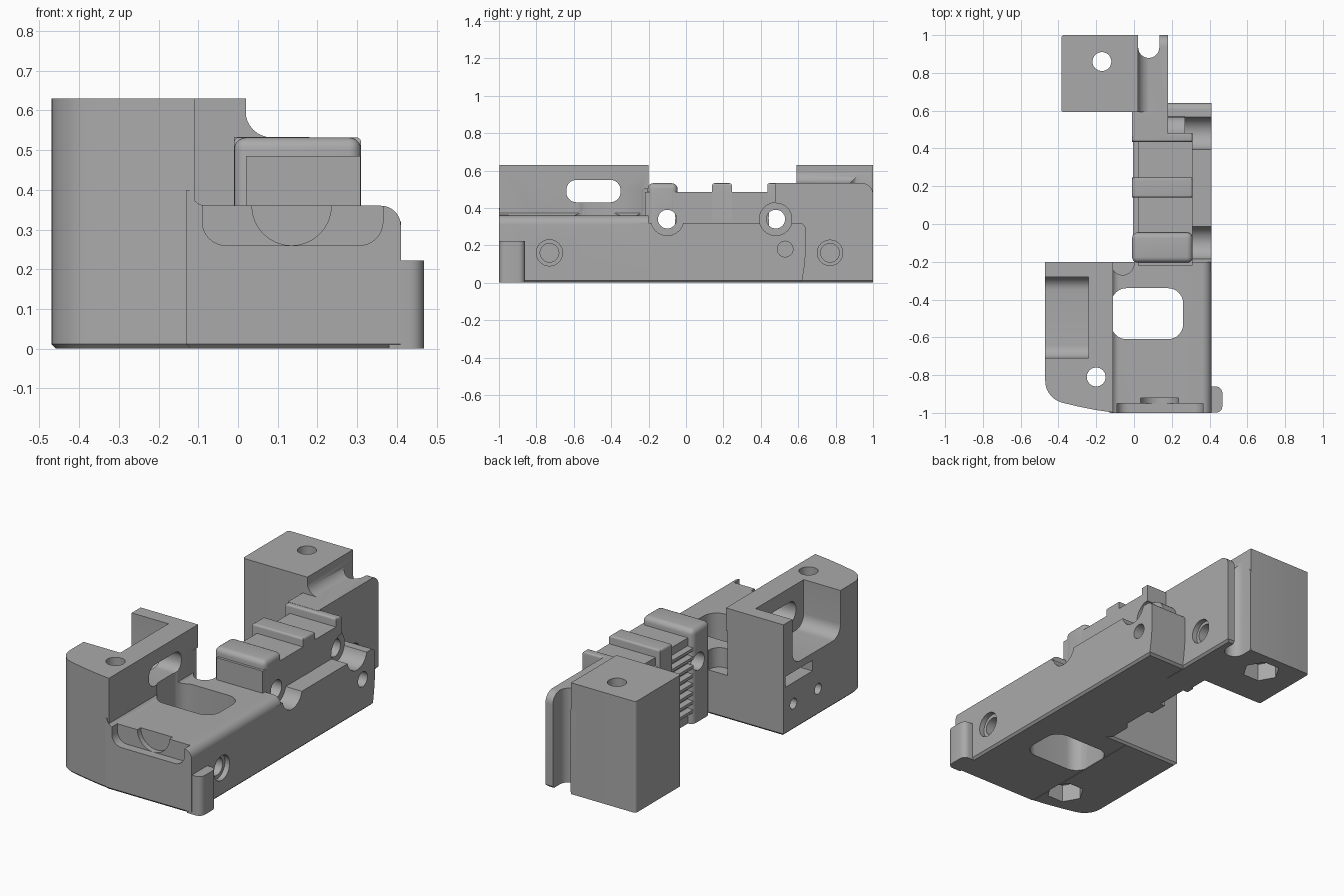
import bpy, bmesh
from math import pi, cos, sin, radians
from mathutils import Vector

cube = bpy.data.objects.get("Cube")
if cube:
    bpy.data.objects.remove(cube)

grey = bpy.data.materials.new("plain grey")
grey.use_nodes = True
COLOUR = (0.4, 0.4, 0.4, 1)
grey.diffuse_color = COLOUR
grey.node_tree.nodes["Principled BSDF"].inputs["Base Color"].default_value = COLOUR

# Extrusion planes: profile (u, v) and position t along the axis
PLACE = {"x": lambda u, v, t: (t, u, v),
         "y": lambda u, v, t: (u, t, v),
         "z": lambda u, v, t: (u, v, t)}


def arc(u, v, r, start, end, n=8):
    angles = [radians(start + (end - start) * i / n) for i in range(n + 1)]
    return [(u + r * cos(a), v + r * sin(a)) for a in angles]


def circle(u, v, r, n=32):
    return arc(u, v, r, 0, 360 - 360 / n, n - 1)


def rounded(u0, u1, v0, v1, r):
    return (arc(u0 + r, v0 + r, r, 180, 270) + arc(u1 - r, v0 + r, r, 270, 360)
            + arc(u1 - r, v1 - r, r, 0, 90) + arc(u0 + r, v1 - r, r, 90, 180))


def rect(u0, u1, v0, v1):
    return [(u0, v0), (u1, v0), (u1, v1), (u0, v1)]


def prism(name, axis, outline, lo, hi, round_if=None, r=0.0, segments=5):
    """Extrude an outline; round the edges whose midpoint passes the rule."""
    bm = bmesh.new()
    rings = [[bm.verts.new(PLACE[axis](u, v, t)) for u, v in outline] for t in (lo, hi)]
    bm.faces.new(rings[0][::-1])
    bm.faces.new(rings[1])
    n = len(outline)
    for i in range(n):
        j = (i + 1) % n
        bm.faces.new((rings[0][i], rings[0][j], rings[1][j], rings[1][i]))
    bmesh.ops.recalc_face_normals(bm, faces=bm.faces)
    if round_if:
        edges = [e for e in bm.edges
                 if round_if((e.verts[0].co + e.verts[1].co) / 2)]
        bmesh.ops.bevel(bm, geom=edges, offset=r, segments=segments,
                        profile=0.5, affect="EDGES", clamp_overlap=True)
    mesh = bpy.data.meshes.new(name)
    bm.to_mesh(mesh)
    bm.free()
    obj = bpy.data.objects.new(name, mesh)
    bpy.context.collection.objects.link(obj)
    mesh.materials.append(grey)
    return obj


def cutter(*args, **kw):
    obj = prism(*args, **kw)
    obj.hide_render = True
    return obj


def finish(obj, cutters=()):
    bpy.ops.object.select_all(action="DESELECT")
    obj.select_set(True)
    bpy.context.view_layer.objects.active = obj
    for c in cutters:
        mod = obj.modifiers.new("cut", "BOOLEAN")
        mod.operation, mod.solver, mod.object = "DIFFERENCE", "EXACT", c
        bpy.ops.object.modifier_apply(modifier=mod.name)
    bpy.ops.object.shade_smooth_by_angle(angle=radians(35))


def bottom(c):
    return c.z < 0.001


# Cutters for bolts, nuts, pockets and windows
front_bolt = cutter("front_bolt_cut", "z", circle(-0.2, -0.81, 0.05), -0.1, 0.8)
front_nut = cutter("front_nut_cut", "z", circle(-0.2, -0.81, 0.1, 6), -0.1, 0.1)
rear_bolt = cutter("rear_bolt_cut", "z", circle(-0.17, 0.86, 0.05), -0.1, 0.8)
rear_nut = cutter("rear_nut_cut", "z", circle(-0.17, 0.86, 0.1, 6), -0.1, 0.1)
pocket = cutter("pocket_cut", "x", rounded(-0.71, -0.28, 0.37, 0.9, 0.07), -0.6, -0.24)
slot = cutter("slot_cut", "x", rounded(-0.64, -0.35, 0.43, 0.55, 0.055), -0.3, 0.0)
side_slot = cutter("side_slot_cut", "x", rect(-0.46, -0.22, 0.27, 0.33), -0.6, -0.25)
window = cutter("window_cut", "z", rounded(-0.12, 0.26, -0.61, -0.34, 0.08), -0.1, 0.5)
scoop = cutter("scoop_cut", "z", circle(-0.06, -0.21, 0.06), 0.25, 0.5)
recess = cutter("recess_cut", "y", rounded(-0.09, 0.365, 0.26, 0.6, 0.06), -1.1, -0.95)
thumb = cutter("thumb_cut", "y", circle(0.135, 0.36, 0.1), -1.1, -0.92)
near_hole = cutter("near_hole_cut", "x", circle(-0.1, 0.34, 0.05), -0.2, 0.6)
near_bore = cutter("near_bore_cut", "x", circle(-0.1, 0.34, 0.088), 0.309, 0.6)
far_hole = cutter("far_hole_cut", "x", circle(0.48, 0.34, 0.05), -0.2, 0.6)
far_bore = cutter("far_bore_cut", "x", circle(0.48, 0.34, 0.088), 0.27, 0.6)
front_side = cutter("front_side_cut", "x", circle(-0.73, 0.16, 0.07), 0.38, 0.6)
front_side_deep = cutter("front_side_deep_cut", "x", circle(-0.73, 0.16, 0.05), 0.25, 0.6)
ledge_pin = cutter("ledge_pin_cut", "x", circle(0.53, 0.18, 0.042), 0.3, 0.6)
plate_bore = cutter("plate_bore_cut", "x", circle(0.77, 0.16, 0.068), 0.15, 0.6)
plate_deep = cutter("plate_deep_cut", "x", circle(0.77, 0.16, 0.05), 0.08, 0.6)
small_screws = [cutter("small_screw_cut", "x", circle(y, 0.15, 0.03), -0.6, -0.4)
                for y in (-0.29, -0.51)]
groove = cutter("groove_cut", "z",
                arc(0.078, 0.935, 0.056, 180, 360, 14) + [(0.134, 1.1), (0.022, 1.1)],
                -0.1, 0.8)

# Front tower with its pocket and rounded outer corner
outline = [(-0.47, -0.2), (-0.11, -0.2), (-0.11, -0.998), (-0.2, -0.985), (-0.3, -0.965)]
outline += arc(-0.35, -0.83, 0.12, 260, 180)
tower = prism("front_tower", "z", outline, 0, 0.63, bottom, 0.012, 1)
finish(tower, [pocket, slot, side_slot, front_bolt, front_nut, scoop, window] + small_screws)

# Front base block, blended into the tower
section = [(-0.13, 0), (0.41, 0)] + arc(0.36, 0.31, 0.05, 0, 90)
section += arc(-0.08, 0.4, 0.04, 270, 180) + [(-0.13, 0.4)]
base = prism("front_base", "y", section, -1, -0.2, bottom, 0.012, 1)
finish(base, [window, recess, thumb, front_side, front_side_deep, scoop])

# Small lip on the outer front corner
lip = prism("front_lip", "z", rect(0.38, 0.468, -0.999, -0.86), 0, 0.222,
            lambda c: c.x > 0.46 and 0.05 < c.z < 0.2, 0.035)
finish(lip)

# Long side ledge with a curved rear end
side = [(-0.25, 0), (0.62, 0), (0.632, 0.08), (0.64, 0.16), (0.64, 0.24)]
side += arc(0.605, 0.285, 0.035, 0, 90) + [(-0.25, 0.32)]
ledge = prism("side_ledge", "x", side, 0.16, 0.41, bottom, 0.012, 1)
finish(ledge, [near_hole, near_bore, far_hole, far_bore, ledge_pin])

# Spine and its raised ribs
spine = prism("spine", "y", rect(0.02, 0.309, 0, 0.485), -0.22, 0.47)
finish(spine, [near_hole, far_hole, far_bore])
for name, y0, y1, r in (("front_rib", -0.205, -0.045, 0.03),
                        ("middle_rib", 0.14, 0.245, 0.012),
                        ("rear_rib", 0.435, 0.482, 0.012)):
    rib = prism(name, "y", rect(-0.01, 0.31, 0, 0.532), y0, y1,
                lambda c: c.z > 0.5 or (c.z > 0.1 and name == "front_rib"), r)
    finish(rib, [near_hole, far_hole, far_bore])

# Collar around the rear cross hole
collar = prism("hole_collar", "x", circle(0.48, 0.34, 0.088), 0.15, 0.27)
finish(collar, [far_hole])

# Rack of horizontal teeth between the ribs
for y0, y1 in ((-0.06, 0.15), (0.235, 0.445)):
    for i in range(8):
        z = 0.05 + i * 0.05
        tooth = prism("rack_tooth", "y",
                      [(0.03, z), (0.03, z + 0.044), (-0.005, z + 0.03), (-0.005, z + 0.014)],
                      y0, y1)
        finish(tooth)

# Rear plate with a vertical groove beside the post
profile = [(0.46, 0), (1, 0)] + arc(0.94, 0.473, 0.06, 0, 90) + [(0.46, 0.533)]
plate = prism("rear_plate", "x", profile, -0.01, 0.18, bottom, 0.012, 1)
finish(plate, [groove, far_hole, plate_bore, plate_deep])

# Cove between the plate and the post
cove = prism("cove", "y", [(0.0, 0.5), (0.085, 0.5)] + arc(0.085, 0.598, 0.066, 270, 180)
             + [(0.0, 0.598)], 0.592, 0.99)
finish(cove, [groove])

# Rear post
post = prism("rear_post", "z", rect(-0.385, 0.02, 0.592, 1), 0, 0.63,
             lambda c: c.x < -0.38 and 0.1 < c.z < 0.5, 0.015)
finish(post, [rear_bolt, rear_nut])

for obj in list(bpy.data.objects):
    if "_cut" in obj.name:
        bpy.data.objects.remove(obj)
